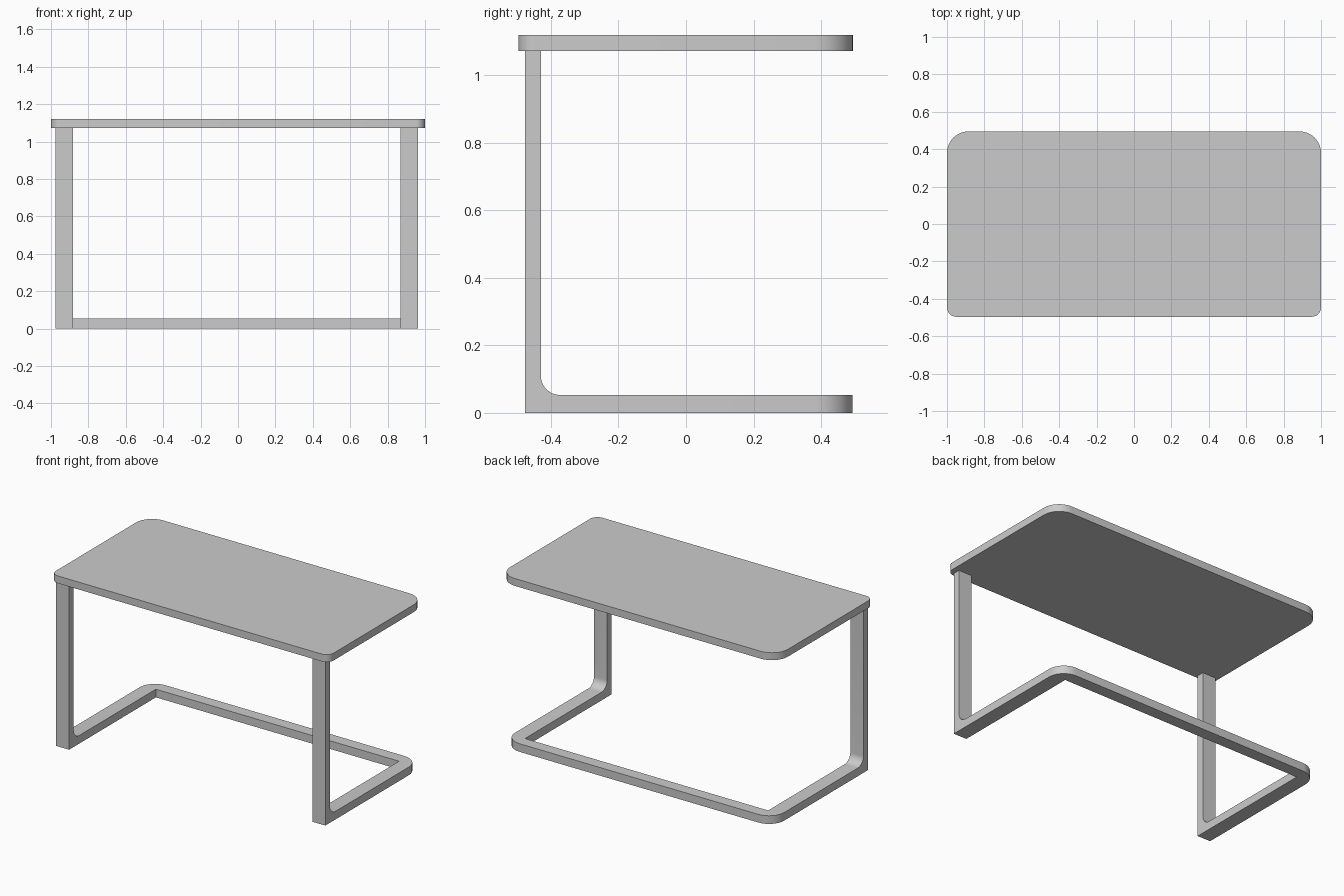
import bpy
from math import cos, sin, pi, radians
from mathutils import Vector

if "Cube" in bpy.data.objects:
    bpy.data.objects.remove(bpy.data.objects["Cube"])


def arc(cx, cy, r, a0, a1, n=8):
    return [(cx + r * cos(radians(a0 + (a1 - a0) * i / n)),
             cy + r * sin(radians(a0 + (a1 - a0) * i / n))) for i in range(n + 1)]


def rounded_rect(x0, x1, y0, y1, r_front, r_back):
    f, b = r_front, r_back
    return (arc(x0 + f, y0 + f, f, 180, 270) + arc(x1 - f, y0 + f, f, 270, 360)
            + arc(x1 - b, y1 - b, b, 0, 90) + arc(x0 + b, y1 - b, b, 90, 180))


def prism(name, pts, lo, hi, axis="z"):
    """Extrude a closed counter-clockwise outline along z (xy outline) or x (yz outline)."""
    place = (lambda p, t: (p[0], p[1], t)) if axis == "z" else (lambda p, t: (t, p[0], p[1]))
    n = len(pts)
    verts = [place(p, lo) for p in pts] + [place(p, hi) for p in pts]
    faces = [tuple(reversed(range(n))), tuple(range(n, 2 * n))]
    faces += [(i, (i + 1) % n, n + (i + 1) % n, n + i) for i in range(n)]
    mesh = bpy.data.meshes.new(name)
    mesh.from_pydata(verts, [], faces)
    obj = bpy.data.objects.new(name, mesh)
    bpy.context.collection.objects.link(obj)
    return obj


def activate(obj):
    bpy.ops.object.select_all(action='DESELECT')
    obj.select_set(True)
    bpy.context.view_layer.objects.active = obj


def boolean(obj, cutter, operation):
    mod = obj.modifiers.new("cut", 'BOOLEAN')
    mod.object, mod.operation, mod.solver = cutter, operation, 'EXACT'
    activate(obj)
    bpy.ops.object.modifier_apply(modifier=mod.name)
    bpy.data.objects.remove(cutter)


# Table top: larger rounding on the back corners
top = prism("table_top", rounded_rect(-1, 1, -0.496, 0.495, 0.05, 0.115), 1.072, 1.12)

# Frame: L-shaped side profile with a filleted inner corner, full width
profile = [(-0.477, 0), (0.6, 0), (0.6, 0.053)]
profile += arc(-0.373, 0.11, 0.057, 270, 180) + [(-0.477, 1.072)]
# the fillet ends on the inner face of the leg; close along its top
profile.insert(-1, (-0.43, 1.072))
frame = prism("leg_frame", profile, -0.976, 0.963, "x")

# Round the back corners in plan, then open the middle to leave two legs and rails
plan = prism("plan_cutter", rounded_rect(-0.976, 0.963, -0.8, 0.493, 0.05, 0.11), -0.2, 1.3)
boolean(frame, plan, 'INTERSECT')
opening = prism("opening_cutter",
                [(-0.882, -0.7), (0.869, -0.7), (0.869, 0.415), (-0.882, 0.415)], -0.2, 1.3)
boolean(frame, opening, 'DIFFERENCE')

for obj in (top, frame):
    activate(obj)
    bpy.ops.object.shade_smooth_by_angle(angle=radians(30))
